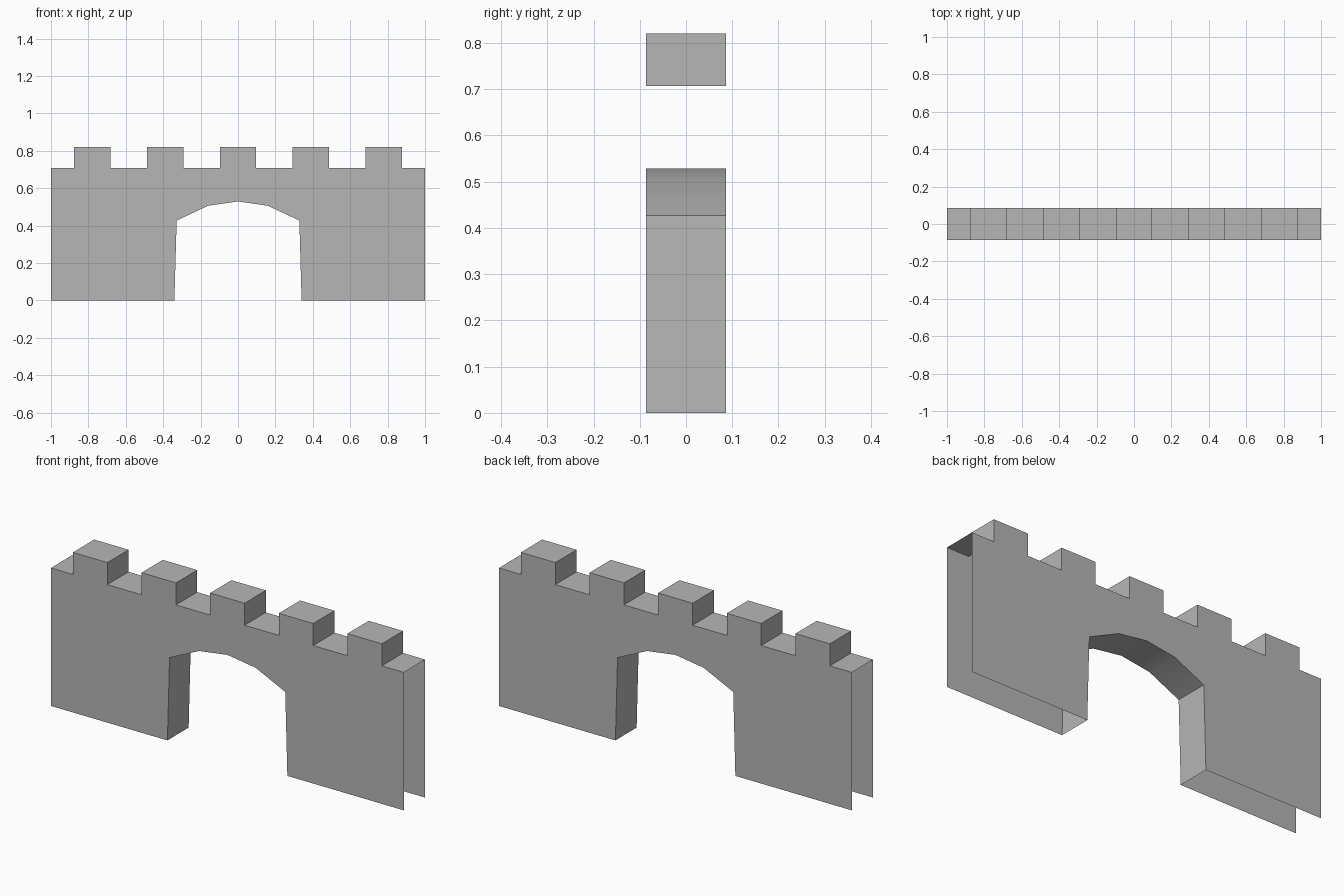
import bpy
import bmesh

HALF_DEPTH = 0.086
WALL_TOP, MERLON_TOP = 0.707, 0.82
PITCH, MERLON_HALF = 0.389, 0.0975

cube = bpy.data.objects.get("Cube")
if cube:
    bpy.data.objects.remove(cube, do_unlink=True)

# Grey stone
stone = bpy.data.materials.new("grey_stone")
stone.use_nodes = True
colour = (0.47, 0.47, 0.47, 1)
stone.diffuse_color = colour
stone.node_tree.nodes["Principled BSDF"].inputs["Base Color"].default_value = colour

# Archway, from its left foot over the crown to its right foot
half_arch = [(0.34, 0), (0.328, 0.427), (0.16, 0.506)]
arch = half_arch + [(0, 0.529)] + [(-x, z) for x, z in reversed(half_arch)]

# Battlements, running from the right end to the left end
battlements = [(-1, WALL_TOP)]
for i in range(-2, 3):
    left, right = i * PITCH - MERLON_HALF, i * PITCH + MERLON_HALF
    battlements += [(left, WALL_TOP), (left, MERLON_TOP),
                    (right, MERLON_TOP), (right, WALL_TOP)]
battlements.append((1, WALL_TOP))

outline = battlements + [(1, 0)] + arch + [(-1, 0)]

# Front and back skins
bm = bmesh.new()
front = [bm.verts.new((x, -HALF_DEPTH, z)) for x, z in outline]
back = [bm.verts.new((x, HALF_DEPTH, z)) for x, z in outline]
bm.faces.new(front[::-1])
bm.faces.new(back)


# Strips across the wall's thickness; the ends and the base stay open
def bridge(start, count):
    return [bm.faces.new((front[i], front[i + 1], back[i + 1], back[i]))
            for i in range(start, start + count)]


bridge(0, len(battlements) - 1)
soffit = bridge(len(battlements) + 1, len(arch) - 1)

# Rounded shading under the arch only
for face in soffit[1:-1]:
    face.smooth = True
for face in soffit:
    for edge in face.edges:
        curved = all(f.smooth for f in edge.link_faces)
        edge.smooth = curved and len(edge.link_faces) == 2

mesh = bpy.data.meshes.new("arched_wall")
bm.to_mesh(mesh)
bm.free()
mesh.materials.append(stone)
wall = bpy.data.objects.new("arched_wall", mesh)
bpy.context.collection.objects.link(wall)
